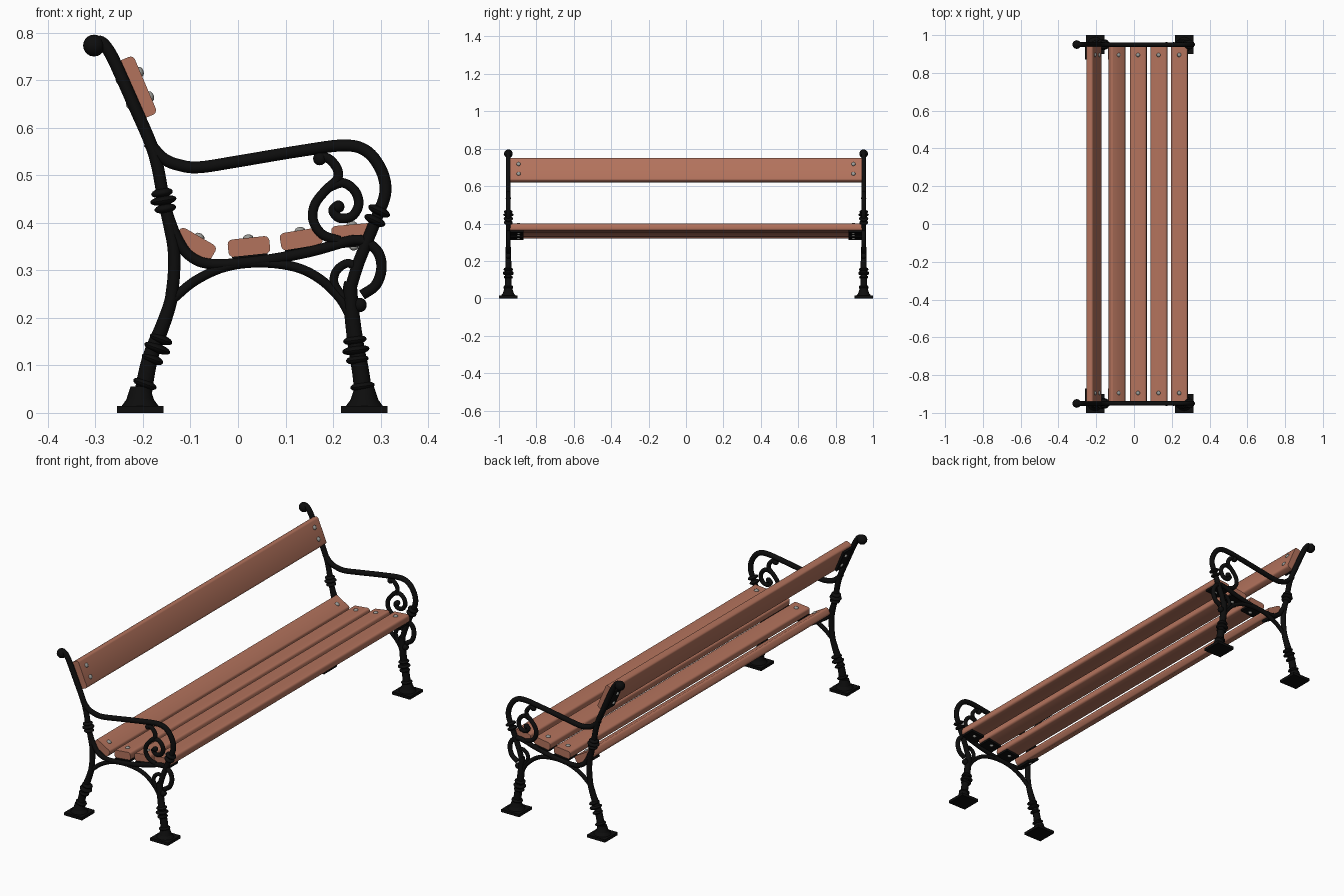
import bpy, bmesh, math
from mathutils import Matrix, Vector

if "Cube" in bpy.data.objects:
    bpy.data.objects.remove(bpy.data.objects["Cube"])

END = -0.95  # y of the modelled cast end; the other end is mirrored


def material(name, rgb):
    m = bpy.data.materials.new(name)
    m.diffuse_color = (*rgb, 1)
    m.use_nodes = True
    m.node_tree.nodes["Principled BSDF"].inputs["Base Color"].default_value = m.diffuse_color
    return m


IRON = material("black iron", (0.004, 0.004, 0.004))
WOOD = material("brown wood", (0.45, 0.170, 0.108))
STEEL = material("grey steel", (0.33, 0.33, 0.31))


def finish(name, bm, mat, mirror=True, angle=40):
    bmesh.ops.recalc_face_normals(bm, faces=bm.faces)
    me = bpy.data.meshes.new(name)
    bm.to_mesh(me)
    bm.free()
    me.materials.append(mat)
    ob = bpy.data.objects.new(name, me)
    bpy.context.collection.objects.link(ob)
    if mirror:
        mod = ob.modifiers.new("Mirror", 'MIRROR')
        mod.use_axis = (False, True, False)
        mod.use_mirror_merge = False
    bpy.ops.object.select_all(action='DESELECT')
    ob.select_set(True)
    bpy.context.view_layer.objects.active = ob
    bpy.ops.object.shade_smooth_by_angle(angle=math.radians(angle))
    return ob


def place(x, y, z, tilt=0, scale=(1, 1, 1)):
    """Positive tilt leans local z towards +x."""
    return (Matrix.Translation((x, y, z)) @ Matrix.Rotation(math.radians(tilt), 4, 'Y')
            @ Matrix.Diagonal((*scale, 1)))


def spline(pts, steps=6):
    """Catmull-Rom through the points."""
    p = [Vector(q) for q in pts]
    p = [2 * p[0] - p[1]] + p + [2 * p[-1] - p[-2]]
    out = []
    for i in range(1, len(p) - 2):
        a, b, c, d = p[i - 1:i + 3]
        for k in range(steps):
            t = k / steps
            out.append(0.5 * (2 * b + (c - a) * t + (2 * a - 5 * b + 4 * c - d) * t * t
                              + (3 * b - a - 3 * c + d) * t ** 3))
    return out + [p[-2]]


def tube(name, pts, r0, r1=None, sides=14):
    """Round bar along an x-z path, radius going from r0 to r1."""
    r1 = r1 or r0
    path = spline(pts)
    bm = bmesh.new()
    rings = []
    for i, c in enumerate(path):
        t = (path[min(i + 1, len(path) - 1)] - path[max(i - 1, 0)]).normalized()
        r = r0 + (r1 - r0) * i / (len(path) - 1)
        ring = []
        for k in range(sides):
            a = 2 * math.pi * k / sides
            u, v = r * math.cos(a), r * math.sin(a)
            ring.append(bm.verts.new((c.x - t.y * u, END + v, c.y + t.x * u)))
        rings.append(ring)
    for a, b in zip(rings, rings[1:]):
        for k in range(sides):
            j = (k + 1) % sides
            bm.faces.new((a[k], a[j], b[j], b[k]))
    bm.faces.new(rings[0])
    bm.faces.new(rings[-1])
    return finish(name, bm, IRON)


def beads(name, items, tilt=0, h=0.010):
    """Flattened balls (x, z, radius); h=None keeps them round."""
    bm = bmesh.new()
    for x, z, r in items:
        bmesh.ops.create_uvsphere(bm, u_segments=20, v_segments=10, radius=1,
                                  matrix=place(x, END, z, tilt, (r, r, h or r)))
    return finish(name, bm, IRON)


# Rear post and leg
tube("back_post", [(-.303, .776), (-.288, .780), (-.269, .757), (-.248, .713), (-.217, .643),
                   (-.185, .570), (-.170, .521), (-.158, .458), (-.143, .389), (-.135, .343),
                   (-.135, .290), (-.141, .238)], .013)
tube("rear_leg", [(-.135, .290), (-.141, .238), (-.158, .185), (-.181, .128), (-.193, .08),
                  (-.204, .012)], .012, .019)

# Armrest sweeping down into the front leg
tube("armrest", [(-.189, .570), (-.158, .536), (-.122, .521), (-.08, .517), (.004, .530),
                 (.130, .551), (.225, .563), (.273, .549), (.303, .507), (.310, .463),
                 (.294, .416), (.273, .364), (.252, .311), (.236, .259)], .0125)
tube("front_leg", [(.238, .275), (.236, .259), (.240, .206), (.248, .143), (.259, .08),
                   (.266, .012)], .014, .019)

# Seat rail curling under the front, and the arch below
tube("seat_rail", [(-.147, .416), (-.128, .368), (-.101, .330), (-.053, .313), (.046, .320),
                   (.151, .339), (.235, .362), (.267, .360), (.294, .339), (.302, .305),
                   (.290, .269), (.261, .248)], .011)
tube("arch_brace", [(-.139, .238), (-.09, .278), (-.027, .307), (.046, .316), (.12, .307),
                    (.172, .282), (.214, .242), (.238, .200)], .010)

# Scrollwork
tube("lower_scroll", [(.252, .303), (.231, .315), (.208, .300), (.202, .275), (.217, .250),
                      (.240, .233), (.256, .227)], .009)
tube("arm_scroll", [(.168, .536), (.189, .536), (.208, .515), (.209, .492), (.185, .469),
                    (.162, .439), (.158, .406), (.177, .376), (.214, .362)], .010)
tube("arm_spiral", [(.189, .474), (.221, .484), (.246, .467), (.254, .439), (.240, .414),
                    (.214, .410), (.200, .425), (.208, .436)], .010)
beads("scroll_tips", [(-.303, .773, .023), (.172, .535, .014), (.256, .227, .015),
                      (.211, .434, .013)], h=None)

# Collars on the legs, post and arm
beads("rear_leg_collars", [(-.162, .155, .025), (-.170, .136, .029), (-.180, .113, .024),
                           (-.196, .061, .026)], 20)
beads("front_leg_collars", [(.246, .153, .025), (.248, .132, .029), (.251, .112, .024),
                            (.262, .056, .026)], -8)
beads("post_collars", [(-.160, .463, .023), (-.157, .447, .028), (-.153, .430, .023)], -10)
beads("arm_collars", [(.297, .425, .025), (.288, .405, .024)], 25)

# Feet: square plate with a flared socket
bm = bmesh.new()
for x in (-.206, .266):
    bmesh.ops.create_cube(bm, size=1, matrix=place(x, END, .007, 0, (.098, .1, .014)))
    for z0, z1, r0, r1 in ((.013, .028, .040, .029), (.028, .056, .029, .020)):
        bmesh.ops.create_cone(bm, cap_ends=True, segments=20, radius1=r0, radius2=r1,
                              depth=z1 - z0, matrix=place(x, END, (z0 + z1) / 2))
finish("feet", bm, IRON)


def slat(name, x, z, slope, width, bolts):
    """Rounded plank with iron support pads and bolts at both ends."""
    thick = .037
    base = place(x, 0, z, -slope)
    bm = bmesh.new()
    bmesh.ops.create_cube(bm, size=1, matrix=base @ Matrix.Diagonal((width, 1.88, thick, 1)))
    edges = [e for e in bm.edges if abs(e.verts[0].co.y - e.verts[1].co.y) > 1]
    bmesh.ops.bevel(bm, geom=edges, offset=.010, segments=3, profile=.5, affect='EDGES')
    finish(name, bm, WOOD, mirror=False, angle=35)
    bm = bmesh.new()
    bmesh.ops.create_cube(bm, size=1, matrix=base @ place(
        0, -.91, -thick / 2 - .005, 0, (width * .85, .08, .011)))
    finish(name + "_pads", bm, IRON)
    bm = bmesh.new()
    for off in bolts:
        for h, r in ((thick / 2, .011), (-thick / 2 - .011, .009)):
            bmesh.ops.create_uvsphere(bm, u_segments=12, v_segments=8, radius=1,
                                      matrix=base @ place(off, -.895, h, 0, (r, r, .007)))
    finish(name + "_bolts", bm, STEEL)


# Seat slats from back to front, then the backrest
slat("seat_slat_rear", -.090, .355, -30, .088, [0])
slat("seat_slat_mid_rear", .023, .350, 6, .088, [0])
slat("seat_slat_mid_front", .133, .366, 9, .088, [0])
slat("seat_slat_front", .241, .378, 5, .088, [0])
slat("backrest", -.212, .685, -67, .132, [-.028, .028])
